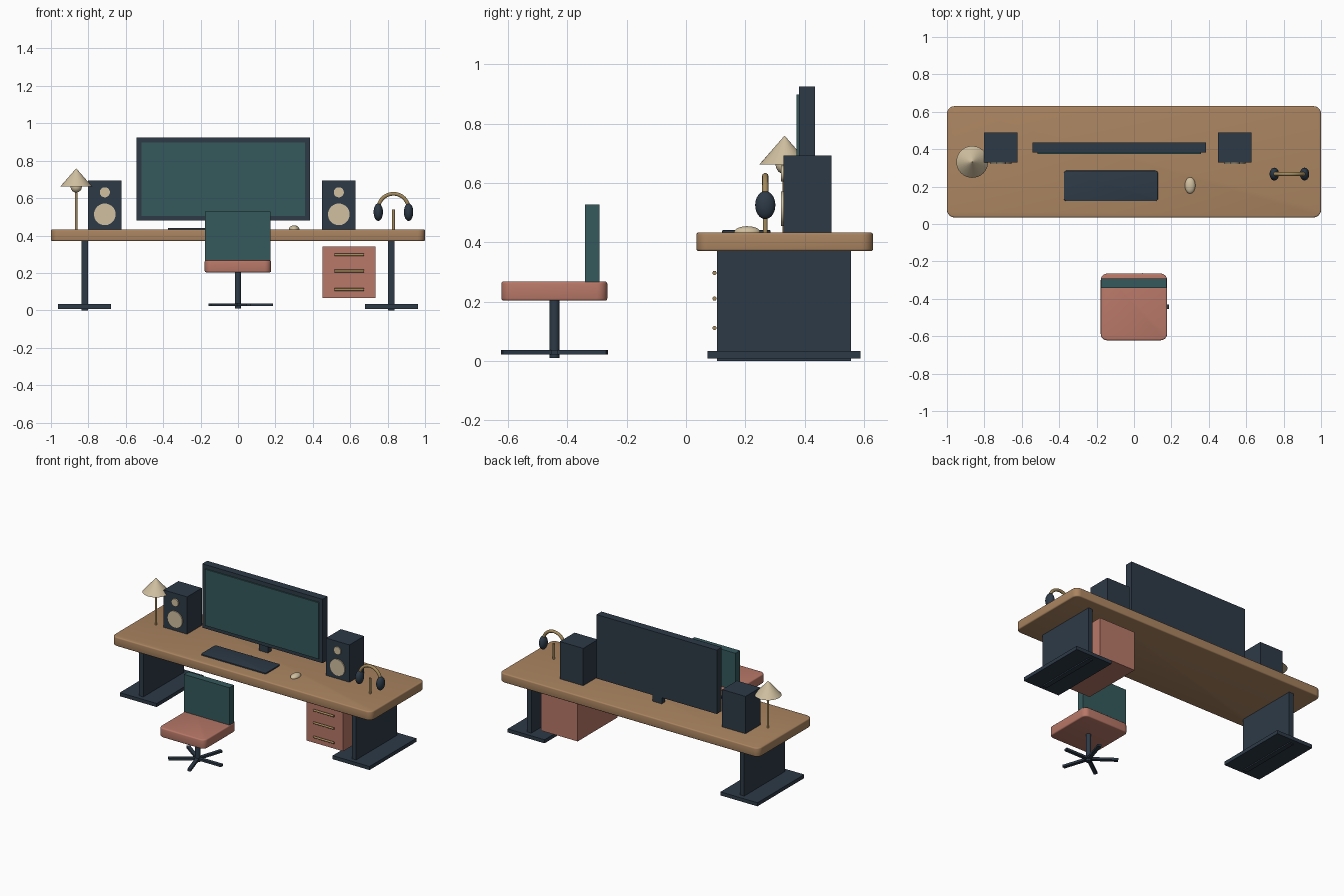
import bpy
import bmesh
from math import pi, sin, cos, tau, radians
from mathutils import Matrix, Vector

if "Cube" in bpy.data.objects:
    bpy.data.objects.remove(bpy.data.objects["Cube"], do_unlink=True)


def material(name, hex_code):
    srgb = [int(hex_code[i:i + 2], 16) / 255 for i in (0, 2, 4)]
    colour = [c / 12.92 if c < 0.04 else ((c + 0.055) / 1.055) ** 2.4 for c in srgb] + [1]
    mat = bpy.data.materials.new(name)
    mat.use_nodes = True
    mat.diffuse_color = colour
    mat.node_tree.nodes["Principled BSDF"].inputs["Base Color"].default_value = colour
    return mat


WOOD = material("warm wood", "AA8460")
NAVY = material("dark slate", "2D3A47")
TEAL = material("deep teal", "35595C")
CORAL = material("dusty coral", "B87868")
CREAM = material("cream", "D0C0A0")
BRASS = material("brass", "A48A5C")


def finish(bm, name, mat, smooth=True):
    bmesh.ops.recalc_face_normals(bm, faces=bm.faces)
    mesh = bpy.data.meshes.new(name)
    bm.to_mesh(mesh)
    bm.free()
    mesh.materials.append(mat)
    obj = bpy.data.objects.new(name, mesh)
    bpy.context.collection.objects.link(obj)
    if smooth:
        bpy.ops.object.select_all(action="DESELECT")
        obj.select_set(True)
        bpy.context.view_layer.objects.active = obj
        bpy.ops.object.shade_smooth_by_angle(angle=radians(35))
    return obj


def box(name, mat, x, y, z, corner=0, edge=0):
    """Box from (min, max) ranges, optionally with rounded corners and softened rims."""
    bm = bmesh.new()
    bmesh.ops.create_cube(bm, size=1)
    for v in bm.verts:
        v.co = [lo + (hi - lo) * (c + 0.5) for c, (lo, hi) in zip(v.co, (x, y, z))]
    if corner:
        upright = [e for e in bm.edges
                   if abs(e.verts[0].co.z - e.verts[1].co.z) > (z[1] - z[0]) / 2]
        bmesh.ops.bevel(bm, geom=upright, offset=corner, segments=6, profile=0.5,
                        affect="EDGES")
        rims = [e for e in bm.edges
                if abs(e.verts[0].co.z - e.verts[1].co.z) < 1e-5]
        bmesh.ops.bevel(bm, geom=rims, offset=edge, segments=3, profile=0.5,
                        affect="EDGES")
    return finish(bm, name, mat, corner > 0)


def rod(name, mat, start, end, r1, r2=None, sides=32):
    """Cylinder or cone running from start to end."""
    start, end = Vector(start), Vector(end)
    axis = end - start
    bm = bmesh.new()
    turn = axis.to_track_quat("Z", "Y").to_matrix().to_4x4()
    bmesh.ops.create_cone(bm, cap_ends=True, segments=sides, radius1=r1,
                          radius2=r1 if r2 is None else r2, depth=axis.length,
                          matrix=Matrix.Translation((start + end) / 2) @ turn)
    return finish(bm, name, mat)


def ellipsoid(name, mat, centre, radii):
    bm = bmesh.new()
    bmesh.ops.create_uvsphere(bm, u_segments=32, v_segments=16, radius=1,
                              matrix=Matrix.Translation(centre) @ Matrix.Diagonal((*radii, 1)))
    return finish(bm, name, mat)


# Desk: rounded top on two panel legs with flat feet
box("desk_top", WOOD, (-1, 1), (0.035, 0.63), (0.37, 0.433), 0.04, 0.008)
for side, cx in (("right", -0.82), ("left", 0.82)):
    box(f"{side}_desk_leg", NAVY, (cx - 0.017, cx + 0.017), (0.105, 0.555), (0, 0.372))
    box(f"{side}_desk_foot", NAVY, (cx - 0.142, cx + 0.142), (0.073, 0.588), (0.008, 0.033))

# Drawer cabinet with three bar handles
box("drawer_cabinet", CORAL, (0.453, 0.735), (0.107, 0.545), (0.065, 0.34))
for i, z in enumerate((0.297, 0.21, 0.111)):
    rod(f"drawer_handle_{i + 1}", BRASS, (0.515, 0.096, z), (0.673, 0.096, z), 0.007, sides=16)

# Monitor
box("monitor_body", NAVY, (-0.542, 0.385), (0.381, 0.435), (0.48, 0.925))
box("monitor_screen", TEAL, (-0.515, 0.359), (0.373, 0.382), (0.505, 0.897))
box("monitor_stand", NAVY, (-0.113, -0.043), (0.39, 0.428), (0.43, 0.485))

# Speakers
for side, cx in (("right", -0.712), ("left", 0.539)):
    box(f"{side}_speaker", NAVY, (cx - 0.09, cx + 0.09), (0.328, 0.49), (0.43, 0.693))
    for cone, z, r in (("woofer", 0.513, 0.058), ("tweeter", 0.631, 0.027)):
        rod(f"{side}_{cone}", CREAM, (cx, 0.33, z), (cx, 0.32, z), r)

# Lamp
LAMP = (-0.865, 0.332)
rod("lamp_pole", BRASS, (*LAMP, 0.43), (*LAMP, 0.645), 0.007, sides=16)
ellipsoid("lamp_bulb", CREAM, (*LAMP, 0.66), (0.03, 0.03, 0.03))
rod("lamp_shade", CREAM, (*LAMP, 0.662), (*LAMP, 0.758), 0.085, 0.001)

# Keyboard and mouse
box("keyboard", NAVY, (-0.375, 0.128), (0.122, 0.285), (0.428, 0.441), 0.015, 0.003)
ellipsoid("mouse", CREAM, (0.3, 0.206, 0.434), (0.028, 0.044, 0.02))

# Headphones hanging over a short post
HX, HY, HZ, BAND = 0.831, 0.267, 0.542, 0.081
rod("headphone_post", BRASS, (HX, HY, 0.43), (HX, HY, 0.54), 0.008, sides=16)
curve = bpy.data.curves.new("headphone_band", "CURVE")
curve.dimensions = "3D"
curve.bevel_depth = 0.0105
curve.bevel_resolution = 3
curve.use_fill_caps = True
spline = curve.splines.new("POLY")
STEPS = 24
spline.points.add(STEPS)
for i, p in enumerate(spline.points):
    a = pi * i / STEPS
    p.co = (HX + BAND * cos(a), HY, HZ + BAND * sin(a), 1)
spline.use_smooth = True
curve.materials.append(BRASS)
bpy.context.collection.objects.link(bpy.data.objects.new("headphone_band", curve))
for side, s in (("right", -1), ("left", 1)):
    ellipsoid(f"{side}_ear_cup", NAVY, (HX + s * BAND, HY, 0.525), (0.025, 0.034, 0.047))

# Swivel chair: seat, backrest, column and five-arm base
CY = -0.443
box("chair_seat", CORAL, (-0.178, 0.177), (-0.622, -0.265), (0.203, 0.268), 0.035, 0.008)
box("chair_backrest", TEAL, (-0.177, 0.173), (-0.341, -0.291), (0.235, 0.528))
rod("chair_column", NAVY, (0, CY, 0.01), (0, CY, 0.21), 0.017)
for i in range(5):
    arm = box(f"chair_base_arm_{i + 1}", NAVY, (0, 0.186), (-0.012, 0.012), (0.022, 0.037))
    arm.matrix_world = Matrix.Translation((0, CY, 0)) @ Matrix.Rotation(tau * i / 5, 4, "Z")
